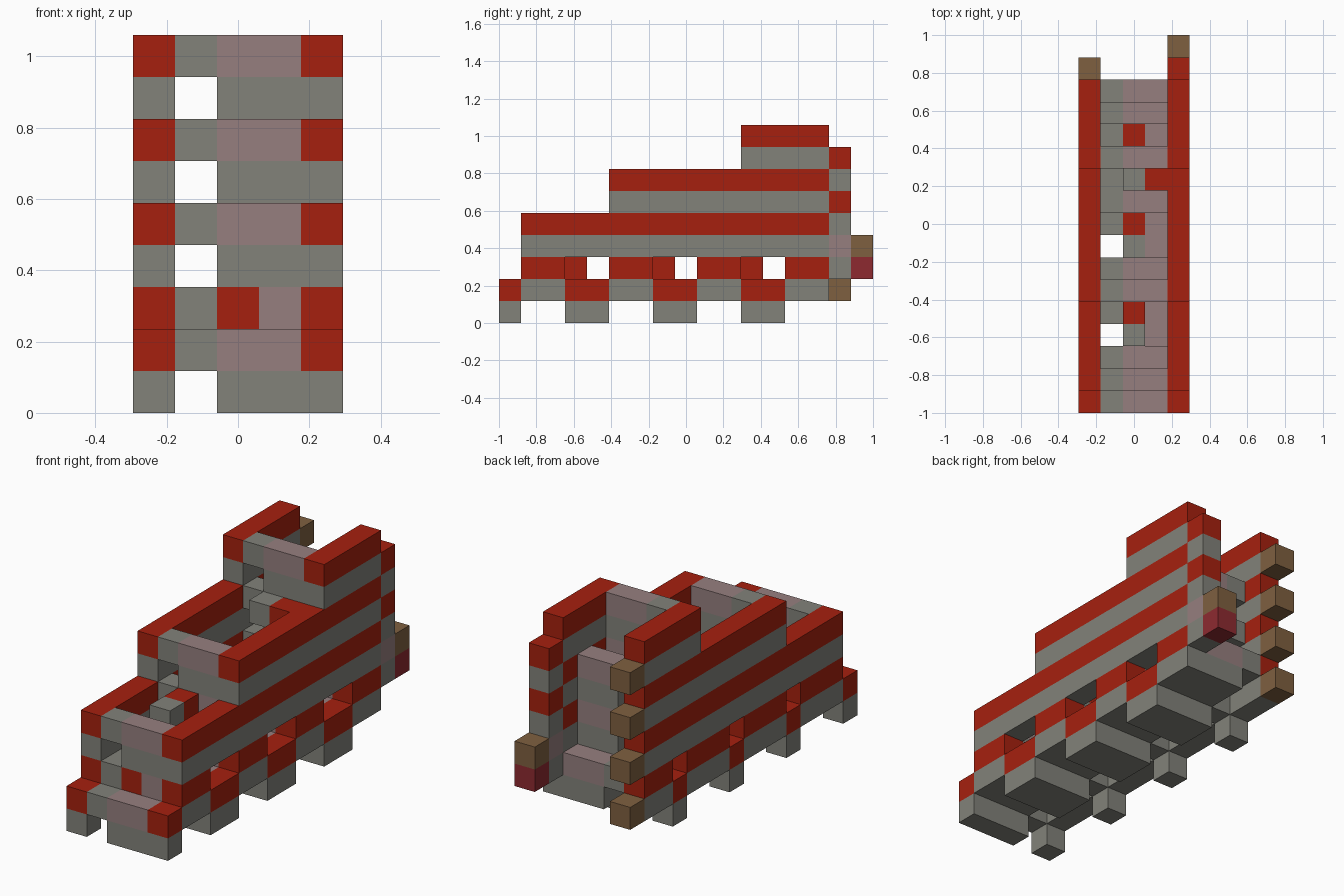
import bpy, bmesh
from mathutils import Vector

cube = bpy.data.objects.get("Cube")
if cube:
    bpy.data.objects.remove(cube)

U = 2 / 17  # edge of one block


def material(name, rgb):
    m = bpy.data.materials.new(name)
    m.use_nodes = True
    m.diffuse_color = (*rgb, 1)
    m.node_tree.nodes["Principled BSDF"].inputs["Base Color"].default_value = (*rgb, 1)
    return m


names = ["grey", "red", "mauve", "brown", "crimson"]
mats = [material("grey", (0.223, 0.223, 0.195)),
        material("red", (0.381, 0.0145, 0.0045)),
        material("mauve", (0.305, 0.212, 0.212)),
        material("brown", (0.212, 0.117, 0.051)),
        material("crimson", (0.27, 0.023, 0.03))]

blocks = {}  # cell -> (part, colour)


def fill(part, colour, xs, ys, zs):
    for x in xs:
        for y in ys:
            for z in zs:
                blocks[x, y, z] = (part, names.index(colour))


def bar(part, ys, z):
    """Cross row: red ends, grey and mauve middle, on a grey row with a gap."""
    fill(part, "grey", (0, 2, 3, 4), ys, (z - 1,))
    fill(part, "red", (0, 4), ys, (z,))
    fill(part, "grey", (1,), ys, (z,))
    fill(part, "mauve", (2, 3), ys, (z,))


# Front bumper
bar("front_bumper", (0,), 1)

# Feet, each a wide block on one side and a single block on the other
for y in (4, 8, 12):
    bar("feet", (y,), 1)
    fill("feet", "red", (2,), (y,), (1,))
    fill("feet", "grey", (2, 3, 4), (y - 1,), (0,))
    fill("feet", "grey", (2,), (y - 1,), (1,))
    fill("feet", "mauve", (3,), (y - 1,), (1,))
    fill("feet", "red", (4,), (y - 1,), (1,))

# Floor sections between the feet
for y in (1, 5, 9, 13):
    bar("floor", (y, y + 1), 2)
    if y < 13:
        fill("floor", "grey", (0,), (y + 2,), (1,))
        fill("floor", "red", (0,), (y + 2,), (2,))
fill("floor", "red", (2,), (1,), (2,))

# Stepped side walls
for z, start in ((3, 1), (5, 5), (7, 11)):
    fill("side_walls", "grey", (0, 4), range(start, 15), (z,))
    fill("side_walls", "red", (0, 4), range(start, 15), (z + 1,))

# Cross walls at each step
bar("front_wall", (1,), 4)
for z in (4, 6):
    bar("middle_wall", (5,), z)
    bar("back_wall", (13,), z)
for z in (4, 6, 8):
    bar("rear_middle_wall", (11,), z)
fill("middle_wall", "red", (2,), (5,), (4,))

# Ledges inside
fill("inner_ledge", "grey", (2,), (3,), (4,))
fill("inner_ledge", "red", (2,), (4,), (4,))
fill("inner_ledge", "grey", (2,), (10,), (6,))
fill("inner_ledge", "red", (3,), (10,), (6,))

# Rear post and its end blocks
for z, colour in enumerate(("grey", "mauve", "grey", "red", "grey", "red"), 2):
    fill("rear_post", colour, (4,), (15,), (z,))
fill("rear_post_end", "crimson", (4,), (16,), (2,))
fill("rear_post_end", "brown", (4,), (16,), (3,))

# Row of pegs on the other rear corner
fill("rear_pegs", "brown", (0,), (15,), (1, 3, 5, 7))


def build(part):
    """Mesh one part from the open faces of its blocks."""
    bm = bmesh.new()
    for cell, (owner, colour) in blocks.items():
        if owner != part:
            continue
        centre = Vector(cell) + Vector((-2, -8, 0.5))
        for axis in range(3):
            for side in (-1, 1):
                n = [0, 0, 0]
                n[axis] = side
                if tuple(c + d for c, d in zip(cell, n)) in blocks:
                    continue
                n = Vector(n)
                a = Vector((n.y, n.z, n.x))
                b = n.cross(a)
                corners = [(-1, -1), (1, -1), (1, 1), (-1, 1)]
                face = bm.faces.new([bm.verts.new((centre + (n + a * s + b * t) / 2) * U)
                                     for s, t in corners])
                face.material_index = colour
    bmesh.ops.remove_doubles(bm, verts=bm.verts[:], dist=U / 100)
    mesh = bpy.data.meshes.new(part)
    bm.to_mesh(mesh)
    bm.free()
    for m in mats:
        mesh.materials.append(m)
    bpy.context.collection.objects.link(bpy.data.objects.new(part, mesh))


for part in sorted({owner for owner, _ in blocks.values()}):
    build(part)
